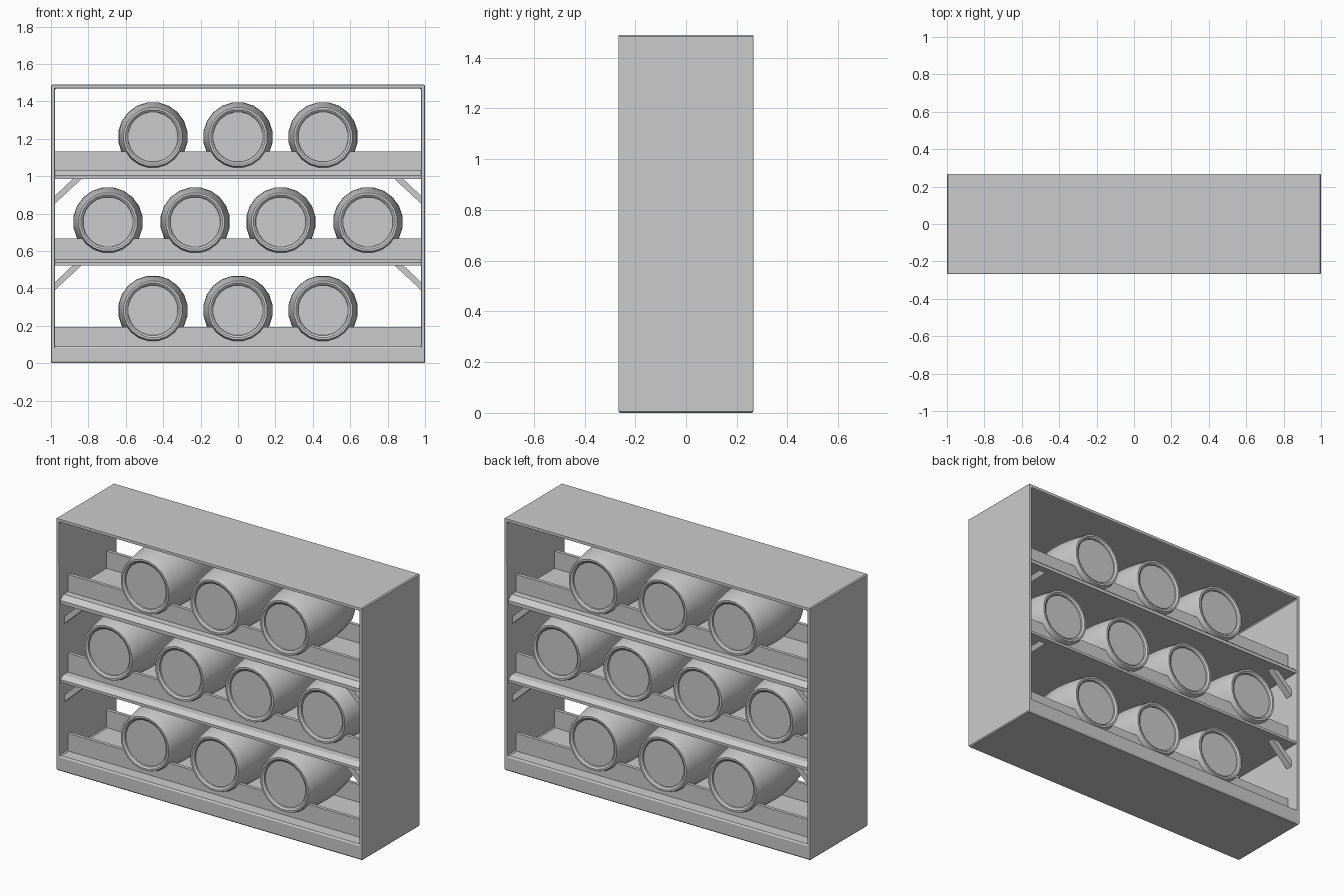
import bpy, bmesh, math

if "Cube" in bpy.data.objects:
    bpy.data.objects.remove(bpy.data.objects["Cube"])


def finish(name, bm):
    bmesh.ops.recalc_face_normals(bm, faces=bm.faces)
    me = bpy.data.meshes.new(name)
    bm.to_mesh(me)
    bm.free()
    ob = bpy.data.objects.new(name, me)
    bpy.context.collection.objects.link(ob)
    return ob


def prism(name, pts, start, vec):
    """Extrude a closed profile of 3D points along vec."""
    bm = bmesh.new()
    f = bm.faces.new([bm.verts.new([a + b for a, b in zip(p, start)]) for p in pts])
    r = bmesh.ops.extrude_face_region(bm, geom=[f])
    bmesh.ops.translate(bm, vec=vec, verts=[v for v in r["geom"] if isinstance(v, bmesh.types.BMVert)])
    return finish(name, bm)


def box(name, x0, x1, y0, y1, z0, z1):
    pts = [(x0, y0, z0), (x1, y0, z0), (x1, y0, z1), (x0, y0, z1)]
    return prism(name, pts, (0, 0, 0), (0, y1 - y0, 0))


W, D, H, T = 1.0, 0.267, 1.49, 0.022
IN = W - T

# Outer casing: one ring with a deep base, softened edges
bm = bmesh.new()
rings = []
for y in (-D, D):
    for x, z0, z1 in ((W, 0, H), (IN, 0.09, H - T)):
        rings.append([bm.verts.new(p) for p in ((-x, y, z0), (x, y, z0), (x, y, z1), (-x, y, z1))])
for a, b in ((0, 1), (2, 3), (0, 2), (1, 3)):
    for i in range(4):
        j = (i + 1) % 4
        bm.faces.new((rings[a][i], rings[a][j], rings[b][j], rings[b][i]))
casing = finish("casing", bm)
bev = casing.modifiers.new("soft_edges", "BEVEL")
bev.width, bev.segments = 0.006, 1

# Two shelves with sloped front and back lips
for n, (lo, mid, hi) in enumerate(((0.522, 0.538, 0.555), (0.984, 1.005, 1.03))):
    pts = [(0, -0.26, lo), (0, 0.26, lo), (0, 0.26, mid), (0, 0.23, hi), (0, -0.23, hi), (0, -0.26, mid)]
    prism(f"shelf_{n}", pts, (-IN, 0, 0), (2 * IN, 0, 0))
    # Diagonal corner braces under each shelf
    for sx in (-1, 1):
        for sy in (-1, 1):
            pts = [(sx * IN, 0, lo - 0.13), (sx * IN, 0, lo - 0.088),
                   (sx * 0.885, 0, lo), (sx * 0.838, 0, lo)]
            prism("corner_brace", pts, (0, sy * 0.2 - 0.02, 0), (0, 0.04, 0))

# Cradle rails along the front and back of each level
for n, (z0, z1) in enumerate(((0.085, 0.194), (0.55, 0.667), (1.02, 1.132))):
    for s in (-1, 1):
        box(f"cradle_rail_{n}", -IN, IN, s * 0.18 - 0.01, s * 0.18 + 0.01, z0, z1)

# Barrel: lathed profile with rims and recessed heads
SIDES = 20
half = [(0.134, 0.204), (0.136, 0.212), (0.147, 0.22), (0.158, 0.22), (0.162, 0.21)]
half += [(0.162 + 0.025 * math.cos(math.pi / 2 * k / 5), 0.21 * k / 5) for k in (4, 3, 2, 1, 0)]
profile = [(r, -y) for r, y in half] + [(r, y) for r, y in reversed(half[:-1])]
bm = bmesh.new()
loops = []
for r, y in profile:
    angs = [2 * math.pi * (i + 0.5) / SIDES for i in range(SIDES)]
    loops.append([bm.verts.new((r * math.cos(a), y, r * math.sin(a))) for a in angs])
for a, b in zip(loops, loops[1:]):
    for i in range(SIDES):
        j = (i + 1) % SIDES
        bm.faces.new((a[i], a[j], b[j], b[i]))
bm.faces.new(loops[0])
bm.faces.new(loops[-1])
barrel = finish("barrel", bm)
bpy.context.view_layer.objects.active = barrel
barrel.select_set(True)
bpy.ops.object.shade_smooth_by_angle(angle=math.radians(30))

# Barrels in rows of three, four, three
spots = [(x, z) for z in (0.283, 1.21) for x in (-0.455, 0, 0.455)]
spots += [(x, 0.755) for x in (-0.695, -0.229, 0.229, 0.695)]
barrel.location = (spots[0][0], 0, spots[0][1])
for x, z in spots[1:]:
    ob = barrel.copy()
    ob.location = (x, 0, z)
    bpy.context.collection.objects.link(ob)
